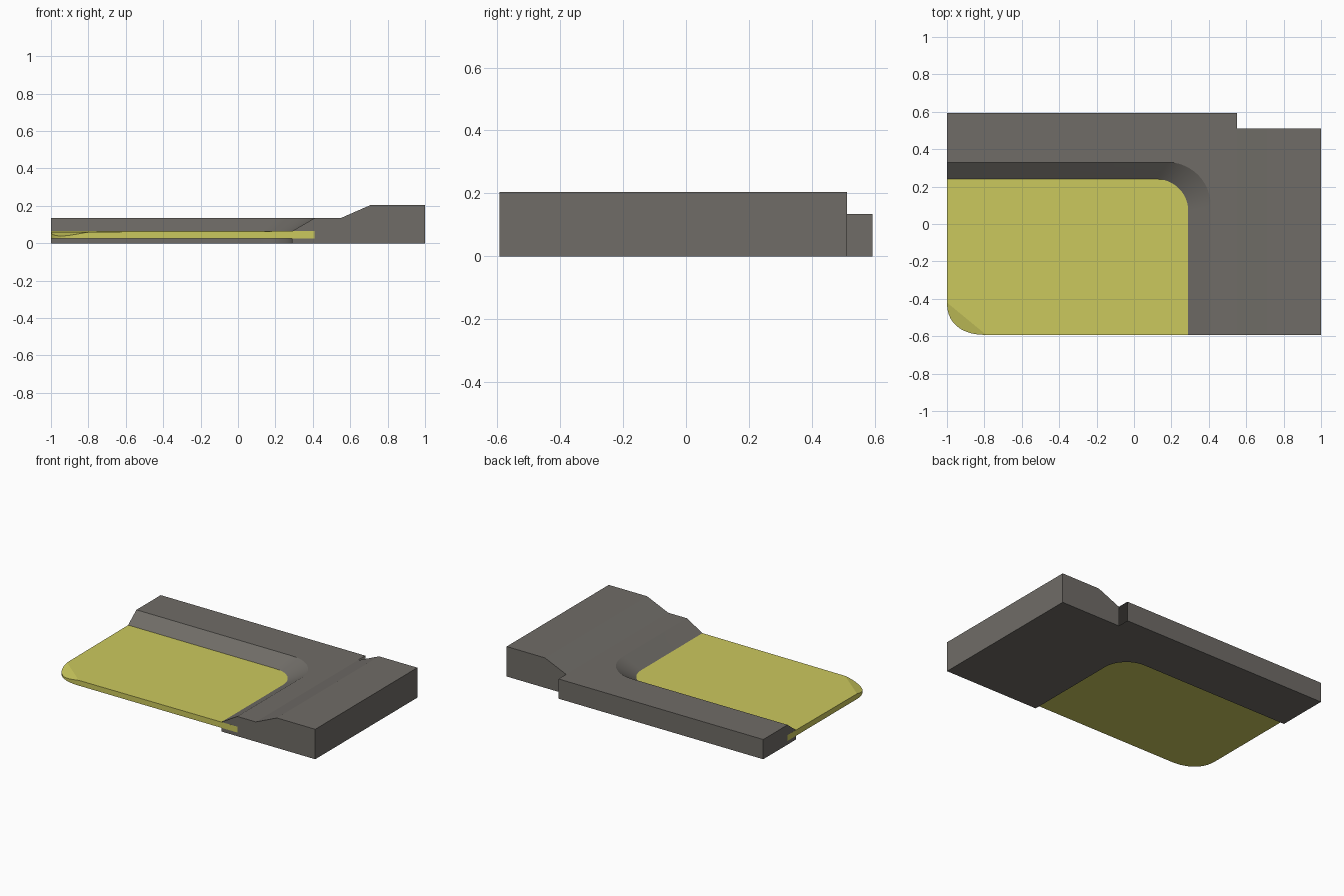
import bpy, bmesh, math

if "Cube" in bpy.data.objects:
    bpy.data.objects.remove(bpy.data.objects["Cube"])

Y = 0.593      # half depth
N = 12         # segments round the inner corner


def material(name, col):
    m = bpy.data.materials.new(name)
    m.diffuse_color = (*col, 1)
    m.use_nodes = True
    m.node_tree.nodes["Principled BSDF"].inputs["Base Color"].default_value = m.diffuse_color
    return m


def finish(name, bm, mat):
    bmesh.ops.remove_doubles(bm, verts=bm.verts, dist=1e-4)
    bmesh.ops.recalc_face_normals(bm, faces=bm.faces)
    me = bpy.data.meshes.new(name)
    bm.to_mesh(me)
    bm.free()
    me.materials.append(mat)
    ob = bpy.data.objects.new(name, me)
    bpy.context.collection.objects.link(ob)
    return ob


def corner_path(x, y, rx, ry):
    """Straight run along x, elliptical corner, straight run toward the front."""
    arc = [(x - rx + rx * math.sin(a), y - ry + ry * math.cos(a))
           for a in (math.pi / 2 * i / N for i in range(N + 1))]
    return [(-1, y)] + arc + [(x, -Y)]


inner = corner_path(0.29, 0.24, 0.17, 0.17)
outer = corner_path(0.41, 0.33, 0.23, 0.23)

# outer boundary of the lower shelf, one point per path point
half = N // 2
shelf = [(-1, Y)]
shelf += [(0.18 + 0.37 * i / half, Y) for i in range(half + 1)]
shelf += [(0.55, Y - (Y - 0.1) * i / half) for i in range(1, half + 1)]
shelf += [(0.55, -Y)]

# frame: grooved section swept round the corner
bm = bmesh.new()
rings = []
for p, q, s in zip(inner, outer, shelf):
    sec = [(p, 0), (p, 0.025), (q, 0.025), (q, 0.065), (p, 0.065),
           (q, 0.135), (s, 0.135), (s, 0)]
    rings.append([bm.verts.new((*c, z)) for c, z in sec])
for i, (a, b) in enumerate(zip(rings, rings[1:])):
    for k in range(8):
        if k == 6 and i > half:      # open where the raised side joins
            continue
        n = (k + 1) % 8
        bm.faces.new((a[k], a[n], b[n], b[k]))
bm.faces.new(rings[0])
bm.faces.new(rings[-1])

# raised side of the frame: ramp profile running front to back
prof = [(0.55, 0), (0.55, 0.135), (0.71, 0.205), (1, 0.205), (1, 0)]
ys = [y for x, y in shelf if x == 0.55]
cols = [[bm.verts.new((x, y, z)) for x, z in prof] for y in ys]
for a, b in zip(cols, cols[1:]):
    for k in range(1, 5):
        n = (k + 1) % 5
        bm.faces.new((a[k], a[n], b[n], b[k]))
bm.faces.new(cols[0])
bm.faces.new(cols[-1])
frame = finish("frame", bm, material("frame_grey", (0.16, 0.15, 0.135)))

# panel: plate held in the groove, free corner rounded and thinned
bm = bmesh.new()
pts = [(x, y, 0.065) for x, y in outer]
curve = []
M = 10
for i in range(M + 1):
    a = math.pi / 2 * i / M
    u, v = math.cos(a) ** (2 / 2.3), math.sin(a) ** (2 / 2.3)
    curve.append((-0.79 - 0.21 * v, -0.42 - (Y - 0.42) * u,
                  0.061 - 0.022 * math.sin(2 * a)))
top = [bm.verts.new(p) for p in pts + curve]
bot = [bm.verts.new((v.co.x, v.co.y, 0.025)) for v in top]
n = len(pts)
bm.faces.new(top[:n + 1] + [top[-1]])
bm.faces.new(top[n:])
bm.faces.new(bot)
for i in range(len(top)):
    j = (i + 1) % len(top)
    bm.faces.new((top[i], top[j], bot[j], bot[i]))
panel = finish("panel", bm, material("panel_yellow", (0.6, 0.58, 0.11)))

# smooth the rounded corner, keep the hard edges
bpy.ops.object.select_all(action='DESELECT')
frame.select_set(True)
bpy.context.view_layer.objects.active = frame
bpy.ops.object.shade_smooth_by_angle(angle=math.radians(20))
